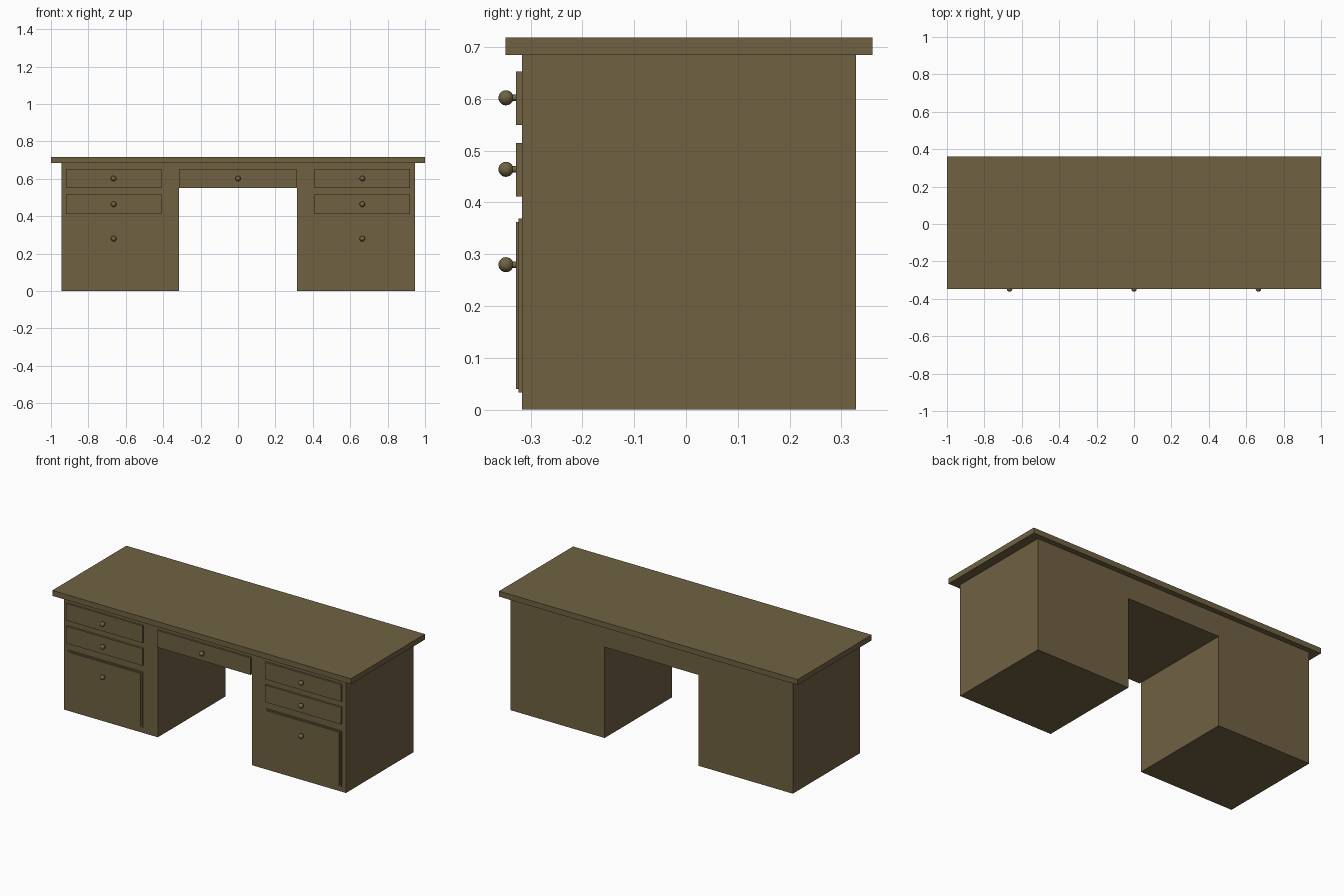
import bpy, bmesh
from math import radians

if "Cube" in bpy.data.objects:
    bpy.data.objects.remove(bpy.data.objects["Cube"])

wood = bpy.data.materials.new("wood")
wood.diffuse_color = (0.16, 0.12, 0.055, 1)
wood.use_nodes = True
wood.node_tree.nodes["Principled BSDF"].inputs["Base Color"].default_value = wood.diffuse_color


def finish(name, bm):
    bmesh.ops.recalc_face_normals(bm, faces=bm.faces)
    mesh = bpy.data.meshes.new(name)
    bm.to_mesh(mesh)
    bm.free()
    mesh.materials.append(wood)
    obj = bpy.data.objects.new(name, mesh)
    bpy.context.collection.objects.link(obj)
    return obj


def box(name, x0, x1, y0, y1, z0, z1):
    bm = bmesh.new()
    bmesh.ops.create_cube(bm, size=1)
    for v in bm.verts:
        v.co.x = x0 if v.co.x < 0 else x1
        v.co.y = y0 if v.co.y < 0 else y1
        v.co.z = z0 if v.co.z < 0 else z1
    return finish(name, bm)


def knob(name, x, z):
    bpy.ops.mesh.primitive_cylinder_add(vertices=20, radius=0.006, depth=0.014,
                                        location=(x, -0.333, z), rotation=(radians(90), 0, 0))
    stem = bpy.context.object
    stem.name = name + "_stem"
    bpy.ops.object.shade_smooth_by_angle()
    bpy.ops.mesh.primitive_uv_sphere_add(segments=24, ring_count=12, radius=0.0145,
                                         location=(x, -0.3475, z), rotation=(radians(90), 0, 0))
    ball = bpy.context.object
    ball.name = name
    bpy.ops.object.shade_smooth()
    for o in (stem, ball):
        o.data.materials.append(wood)


FRONT, FACE = -0.317, -0.3285   # carcass front, drawer face front

# Desktop slab
box("desktop", -1, 1, -0.348, 0.36, 0.685, 0.718)

# Carcass: two pedestals joined over the kneehole
bm = bmesh.new()
profile = [(-0.945, 0), (-0.315, 0), (-0.315, 0.55), (0.315, 0.55),
           (0.315, 0), (0.945, 0), (0.945, 0.685), (-0.945, 0.685)]
face = bm.faces.new([bm.verts.new((x, FRONT, z)) for x, z in profile])
ext = bmesh.ops.extrude_face_region(bm, geom=[face], use_keep_orig=True)
moved = [g for g in ext["geom"] if isinstance(g, bmesh.types.BMVert)]
bmesh.ops.translate(bm, verts=moved, vec=(0, 0.328 - FRONT, 0))
finish("carcass", bm)

# Centre drawer
box("centre_drawer", -0.314, 0.314, FACE, FRONT, 0.55, 0.653)
knob("centre_knob", 0, 0.602)

# Pedestal drawers, stepped lower fronts and knobs
for side, cx in (("left", -0.665), ("right", 0.665)):
    box(side + "_top_drawer", cx - 0.255, cx + 0.255, FACE, FRONT, 0.55, 0.653)
    box(side + "_middle_drawer", cx - 0.255, cx + 0.255, FACE, FRONT, 0.412, 0.515)
    box(side + "_lower_frame", cx - 0.252, cx + 0.252, -0.323, FRONT, 0.033, 0.369)
    box(side + "_lower_panel", cx - 0.243, cx + 0.243, FACE, -0.323, 0.04, 0.362)
    for level, z in (("top", 0.602), ("middle", 0.464), ("lower", 0.28)):
        knob(f"{side}_{level}_knob", cx, z)
